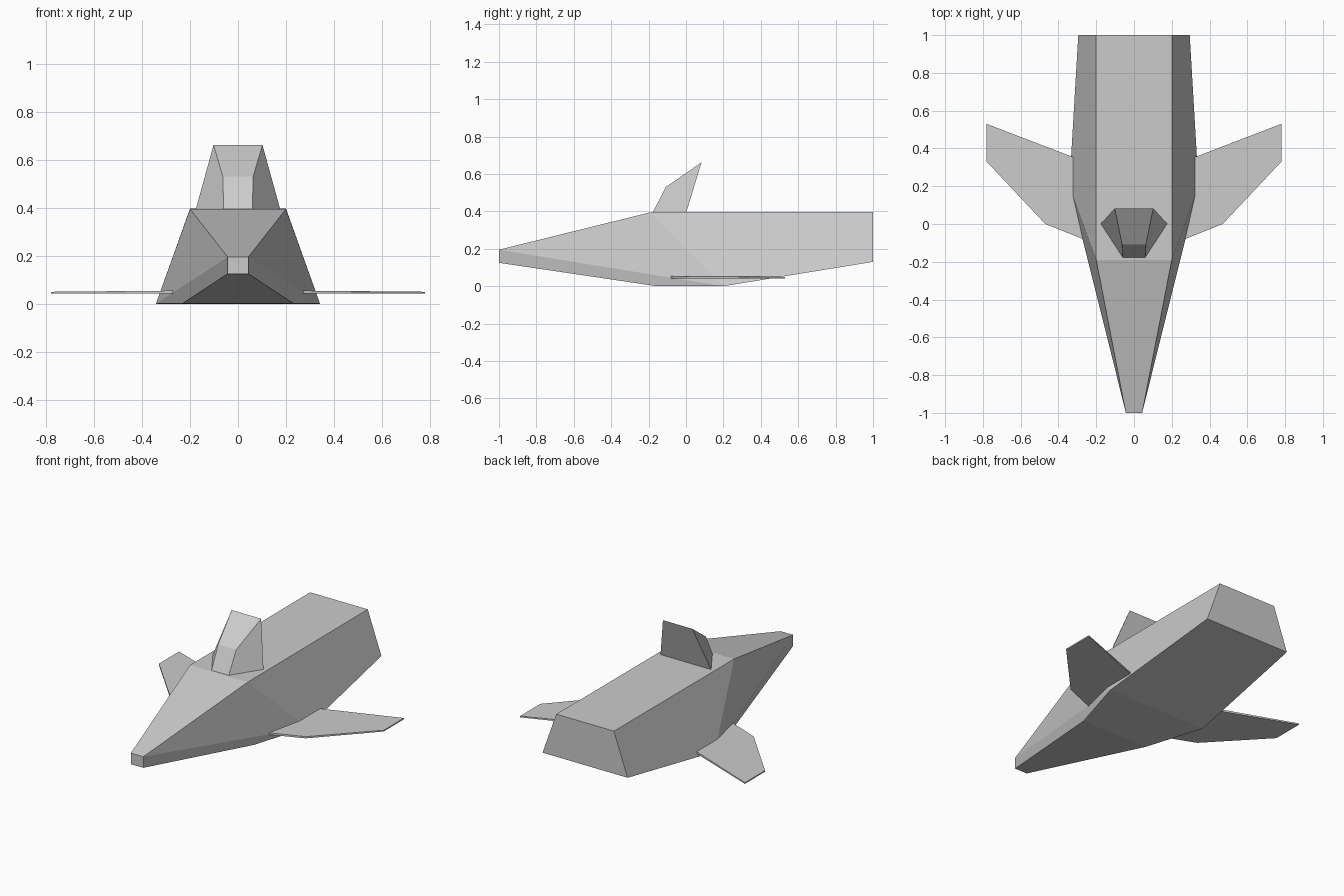
import bpy, bmesh

if "Cube" in bpy.data.objects:
    bpy.data.objects.remove(bpy.data.objects["Cube"])

def solid(name, loops_points, faces, mirror=False):
    """Flat-shaded closed mesh from a few corner points; optional mirror over x."""
    bm = bmesh.new()
    v = [bm.verts.new(p) for p in loops_points]
    for f in faces:
        bm.faces.new([v[i] for i in f])
    bmesh.ops.recalc_face_normals(bm, faces=bm.faces[:])
    me = bpy.data.meshes.new(name)
    bm.to_mesh(me)
    bm.free()
    ob = bpy.data.objects.new(name, me)
    bpy.context.collection.objects.link(ob)
    if mirror:
        ob.modifiers.new("Mirror", 'MIRROR').use_axis[0] = True
    return ob

def pairs(points):
    """Each (half width, y, z) gives a right (2i) and left (2i+1) corner."""
    return [(s * x, y, z) for x, y, z in points for s in (1, -1)]

def symmetric(across, right):
    """Quads bridging right-left edges, plus right faces copied to the left."""
    faces = [(2*a, 2*a+1, 2*b+1, 2*b) for a, b in across]
    for f in right:
        faces += [[2*i for i in f], [2*i+1 for i in f]]
    return faces

# Hull: nose top, shoulder, rear top, rear bottom, widest belly, front belly, nose bottom
hull = [(0.043, -1, 0.195), (0.20, -0.19, 0.395), (0.20, 1, 0.397), (0.295, 1, 0.13),
        (0.342, 0.20, 0.0), (0.23, -0.17, 0.002), (0.043, -1, 0.125)]
solid("hull", pairs(hull), symmetric(
    [(i, (i + 1) % 7) for i in range(7)],
    [(0, 1, 4), (0, 4, 5, 6), (1, 2, 4), (2, 3, 4)]))

# Dorsal fin: base front, front bend, top edge, base back
fin = [(0.06, -0.18, 0.39), (0.063, -0.108, 0.53), (0.102, 0.083, 0.662), (0.177, 0.0, 0.39)]
solid("dorsal_fin", pairs(fin), symmetric(
    [(i, (i + 1) % 4) for i in range(4)], [(0, 1, 2, 3)]))

# Wings: thin swept plates, slightly thinner at the tip
outline = [(0.22, -0.10), (0.47, 0.0), (0.78, 0.33), (0.78, 0.53), (0.22, 0.315)]
top_z = [0.055, 0.053, 0.05, 0.05, 0.055]
wing = [(x, y, 0.042) for x, y in outline] + [(x, y, z) for (x, y), z in zip(outline, top_z)]
solid("wings", wing, [range(5), range(5, 10)] +
      [(i, (i + 1) % 5, (i + 1) % 5 + 5, i + 5) for i in range(5)], mirror=True)
